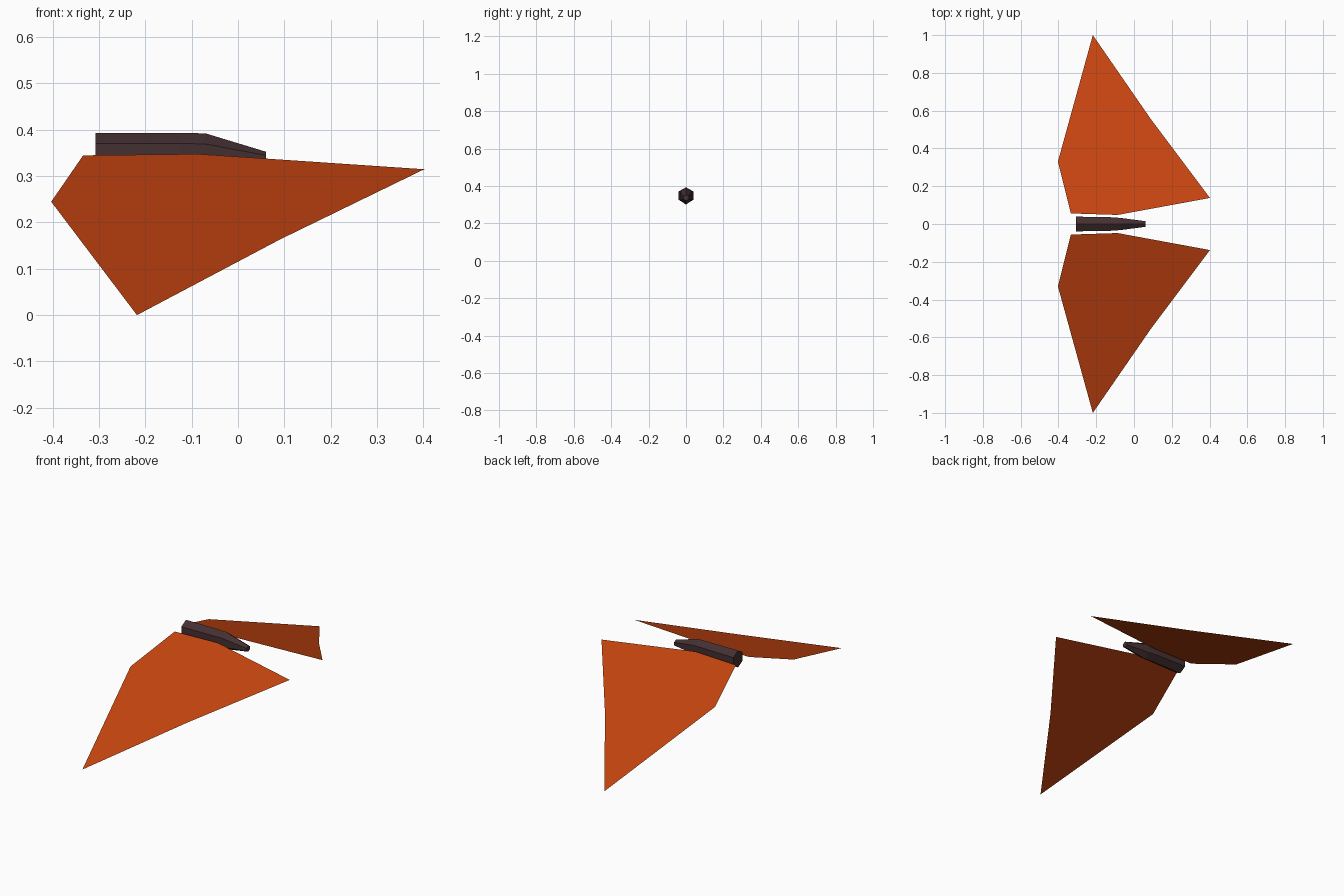
import bpy, bmesh, math

if "Cube" in bpy.data.objects:
    bpy.data.objects.remove(bpy.data.objects["Cube"])


def material(name, color):
    m = bpy.data.materials.new(name)
    m.diffuse_color = (*color, 1.0)
    m.use_nodes = True
    m.node_tree.nodes["Principled BSDF"].inputs["Base Color"].default_value = m.diffuse_color
    return m


def add_object(name, bm, mat):
    mesh = bpy.data.meshes.new(name)
    bm.to_mesh(mesh)
    bm.free()
    mesh.materials.append(mat)
    obj = bpy.data.objects.new(name, mesh)
    bpy.context.collection.objects.link(obj)
    return obj


orange = material("burnt orange", (0.56, 0.058, 0.005))
brown = material("dark brown", (0.058, 0.029, 0.031))

# Wings: one flat sheet each, sloping down from the body to the tip
outline = [(-0.334, 0.056), (-0.087, 0.048), (0.402, 0.138),
           (0.09, 0.554), (-0.218, 1.0), (-0.403, 0.33)]
for name, side in (("left_wing", 1), ("right_wing", -1)):
    bm = bmesh.new()
    verts = [bm.verts.new((x, side * y, 0.365 * (1 - y))) for x, y in outline]
    face = bm.faces.new(verts)
    face.normal_update()
    if face.normal.z < 0:
        face.normal_flip()
    add_object(name, bm, orange)

# Body: six-sided tube tapering to the head
# Each section: x, centre z, half width, half height
sections = [(-0.307, 0.348, 0.039, 0.045), (-0.125, 0.348, 0.036, 0.045),
            (-0.07, 0.346, 0.032, 0.046), (0.06, 0.3365, 0.015, 0.016)]
bm = bmesh.new()
rings = []
for x, z, w, h in sections:
    ring = []
    for i in range(6):
        a = math.radians(30 + 60 * i)
        ring.append(bm.verts.new((x, w * math.cos(a) / math.cos(math.pi / 6),
                                  z + h * math.sin(a))))
    rings.append(ring)
for a, b in zip(rings, rings[1:]):
    for i in range(6):
        j = (i + 1) % 6
        bm.faces.new((a[i], a[j], b[j], b[i]))
bm.faces.new(rings[0])
bm.faces.new(rings[-1])
bmesh.ops.recalc_face_normals(bm, faces=bm.faces[:])
add_object("body", bm, brown)
